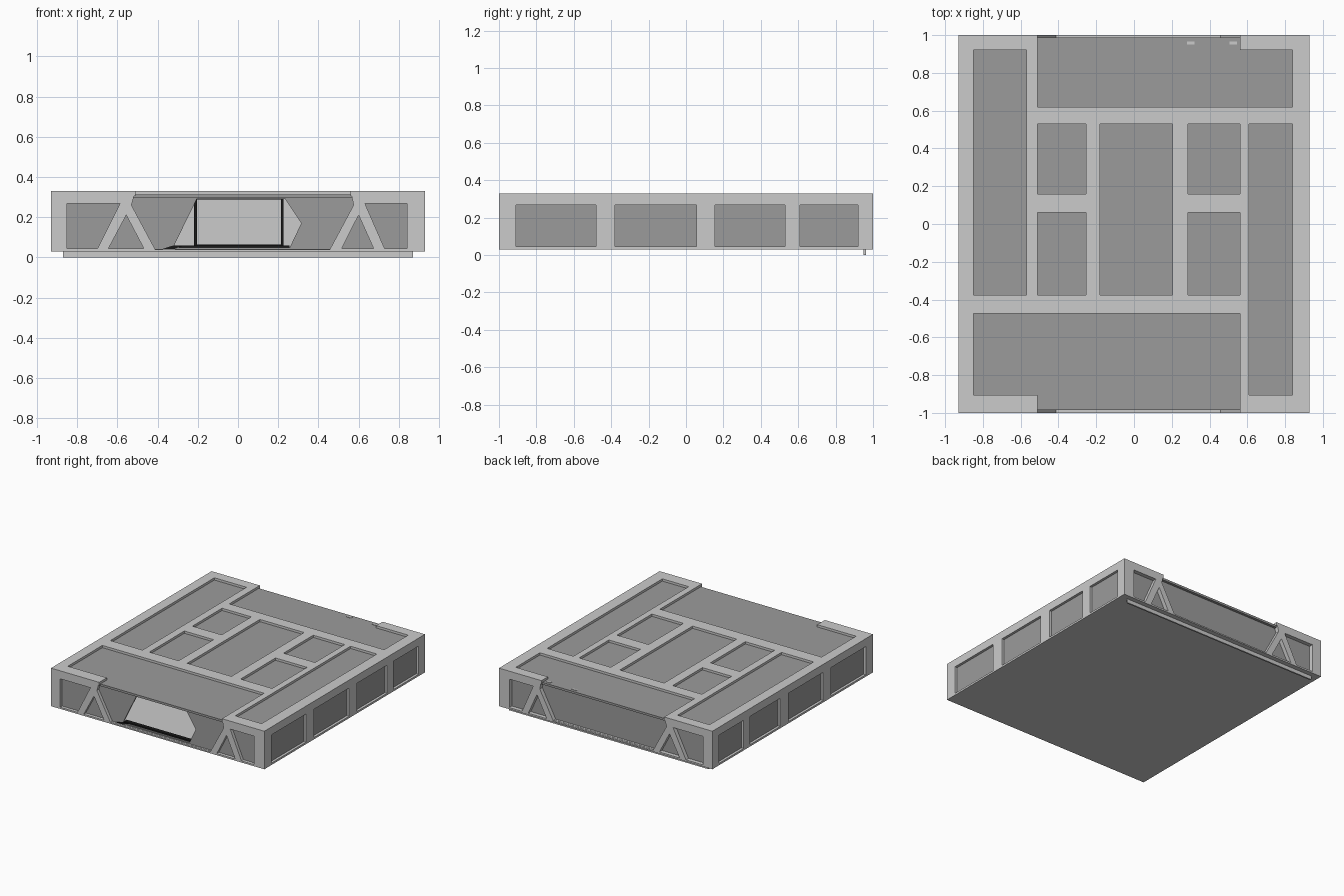
import bpy, bmesh
from mathutils import Matrix, Vector

if "Cube" in bpy.data.objects:
    bpy.data.objects.remove(bpy.data.objects["Cube"])

# Axes for a flat profile: local x, local y, local extrusion direction
AXES = {
    'TOP': (Vector((1, 0, 0)), Vector((0, 1, 0)), Vector((0, 0, 1))),
    'FRONT': (Vector((1, 0, 0)), Vector((0, 0, 1)), Vector((0, -1, 0))),
    'SIDE': (Vector((0, 1, 0)), Vector((0, 0, 1)), Vector((1, 0, 0))),
}


def material(name, v):
    m = bpy.data.materials.new(name)
    m.diffuse_color = (v, v, v, 1)
    m.use_nodes = True
    m.node_tree.nodes["Principled BSDF"].inputs["Base Color"].default_value = m.diffuse_color
    return m


DARK = material("dark_panel", 0.33)
BLACK = material("black_trim", 0.01)


def rect(x0, x1, y0, y1):
    return [(x0, y0), (x1, y0), (x1, y1), (x0, y1)]


def plate(name, plane, loops, lo, hi, mat=None):
    """Extrude an outline with holes between lo and hi along the plane normal axis."""
    cu = bpy.data.curves.new(name, 'CURVE')
    cu.dimensions = '2D'
    cu.fill_mode = 'BOTH'
    cu.extrude = abs(hi - lo) / 2
    for pts in loops:
        s = cu.splines.new('POLY')
        s.points.add(len(pts) - 1)
        for p, (x, y) in zip(s.points, pts):
            p.co = (x, y, 0, 1)
        s.use_cyclic_u = True
    tmp = bpy.data.objects.new(name + "_profile", cu)
    bpy.context.scene.collection.objects.link(tmp)
    dg = bpy.context.evaluated_depsgraph_get()
    me = bpy.data.meshes.new_from_object(tmp.evaluated_get(dg))
    bpy.data.objects.remove(tmp)
    ax, ay, az = AXES[plane]
    normal = Vector([abs(c) for c in az])
    m = Matrix((ax, ay, az)).transposed().to_4x4()
    m.translation = normal * (lo + hi) / 2
    me.transform(m)
    bm = bmesh.new()
    bm.from_mesh(me)
    bmesh.ops.remove_doubles(bm, verts=bm.verts, dist=1e-5)
    bmesh.ops.recalc_face_normals(bm, faces=bm.faces)
    for f in bm.faces:
        f.smooth = False
    bm.to_mesh(me)
    bm.free()
    me.materials.clear()
    if mat:
        me.materials.append(mat)
    ob = bpy.data.objects.new(name, me)
    bpy.context.scene.collection.objects.link(ob)
    return ob


def box(name, x, y, z, mat=None):
    return plate(name, 'TOP', [rect(*x, *y)], z[0], z[1], mat)


# Floor and the ridge under its back edge
box("floor", (-0.93, 0.93), (-0.985, 0.985), (0.03, 0.042))
box("underside_ridge", (-0.87, 0.87), (0.95, 0.962), (0, 0.03))

# Roof lattice, open to the front and the back
roof_outline = [(-0.93, -1), (-0.51, -1), (-0.51, -0.905), (-0.85, -0.905),
                (-0.85, -0.475), (0.56, -0.475), (0.56, -1), (0.93, -1),
                (0.93, 1), (0.56, 1), (0.56, 0.92), (0.84, 0.92),
                (0.84, 0.62), (-0.51, 0.62), (-0.51, 1), (-0.93, 1)]
roof_bays = [rect(-0.85, -0.57, -0.375, 0.92), rect(0.61, 0.84, -0.905, 0.53),
             rect(-0.18, 0.205, -0.375, 0.53)]
for x0, x1 in ((-0.51, -0.255), (0.285, 0.56)):
    roof_bays += [rect(x0, x1, 0.16, 0.53), rect(x0, x1, -0.375, 0.06)]
plate("roof_lattice", 'TOP', [roof_outline] + roof_bays, 0.305, 0.33)
box("roof_panel", (-0.91, 0.91), (-0.985, 0.988), (0.295, 0.312), DARK)
for i, x in enumerate((0.30, 0.525)):
    box(f"roof_tab_{i}", (x - 0.02, x + 0.02), (0.95, 0.966), (0.31, 0.315))

# End frames with A-shaped braces
end_outline = [(-0.93, 0.03), (0.93, 0.03), (0.93, 0.33), (0.56, 0.33),
               (0.575, 0.26), (0.457, 0.04), (-0.412, 0.04), (-0.53, 0.26),
               (-0.51, 0.33), (-0.93, 0.33)]
end_bays = [
    [(-0.85, 0.04), (-0.70, 0.04), (-0.587, 0.267), (-0.85, 0.267)],
    [(-0.645, 0.04), (-0.468, 0.04), (-0.556, 0.21)],
    [(0.515, 0.04), (0.675, 0.04), (0.60, 0.21)],
    [(0.73, 0.04), (0.84, 0.04), (0.84, 0.267), (0.632, 0.267)]]
end_bays = [[(x, max(z, 0.043)) for x, z in b] for b in end_bays]
plate("front_frame", 'FRONT', [end_outline] + end_bays, -1, -0.965)
plate("back_frame", 'FRONT', [end_outline] + end_bays, 0.96, 1)

# Recessed end walls; the front one has a six-sided entrance
wall = rect(-0.91, 0.91, 0.035, 0.305)
entrance = [(-0.322, 0.05), (0.258, 0.05), (0.315, 0.17), (0.235, 0.29),
            (-0.205, 0.29), (-0.26, 0.178)]
plate("front_wall", 'FRONT', [wall, entrance], -0.975, -0.962, DARK)
plate("back_wall", 'FRONT', [wall], 0.955, 0.968, DARK)
plate("back_wall_lining", 'FRONT', [wall], 0.94, 0.955)

# Black door surround inside and threshold at the entrance
plate("inner_door_surround", 'FRONT',
      [rect(-0.22, 0.226, 0.055, 0.297), rect(-0.205, 0.214, 0.065, 0.288)],
      0.925, 0.94, BLACK)
box("entrance_threshold", (-0.32, 0.255), (-0.96, -0.93), (0.042, 0.06), BLACK)
plate("entrance_ramp_edge", 'FRONT',
      [[(-0.405, 0.033), (-0.33, 0.036), (-0.27, 0.06), (-0.32, 0.06)]],
      -0.98, -0.974, BLACK)

# Side frames with four windows each, and recessed side walls
windows = [rect(a, b, 0.045, 0.267) for a, b in
           ((-0.91, -0.48), (-0.38, 0.055), (0.155, 0.53), (0.61, 0.92))]
for side, s in (("left", -1), ("right", 1)):
    lo, hi = sorted((s * 0.905, s * 0.93))
    plate(side + "_frame", 'SIDE', [rect(-1, 1, 0.03, 0.33)] + windows, lo, hi)
    lo, hi = sorted((s * 0.895, s * 0.91))
    plate(side + "_wall", 'SIDE', [rect(-0.965, 0.965, 0.035, 0.305)], lo, hi, DARK)
